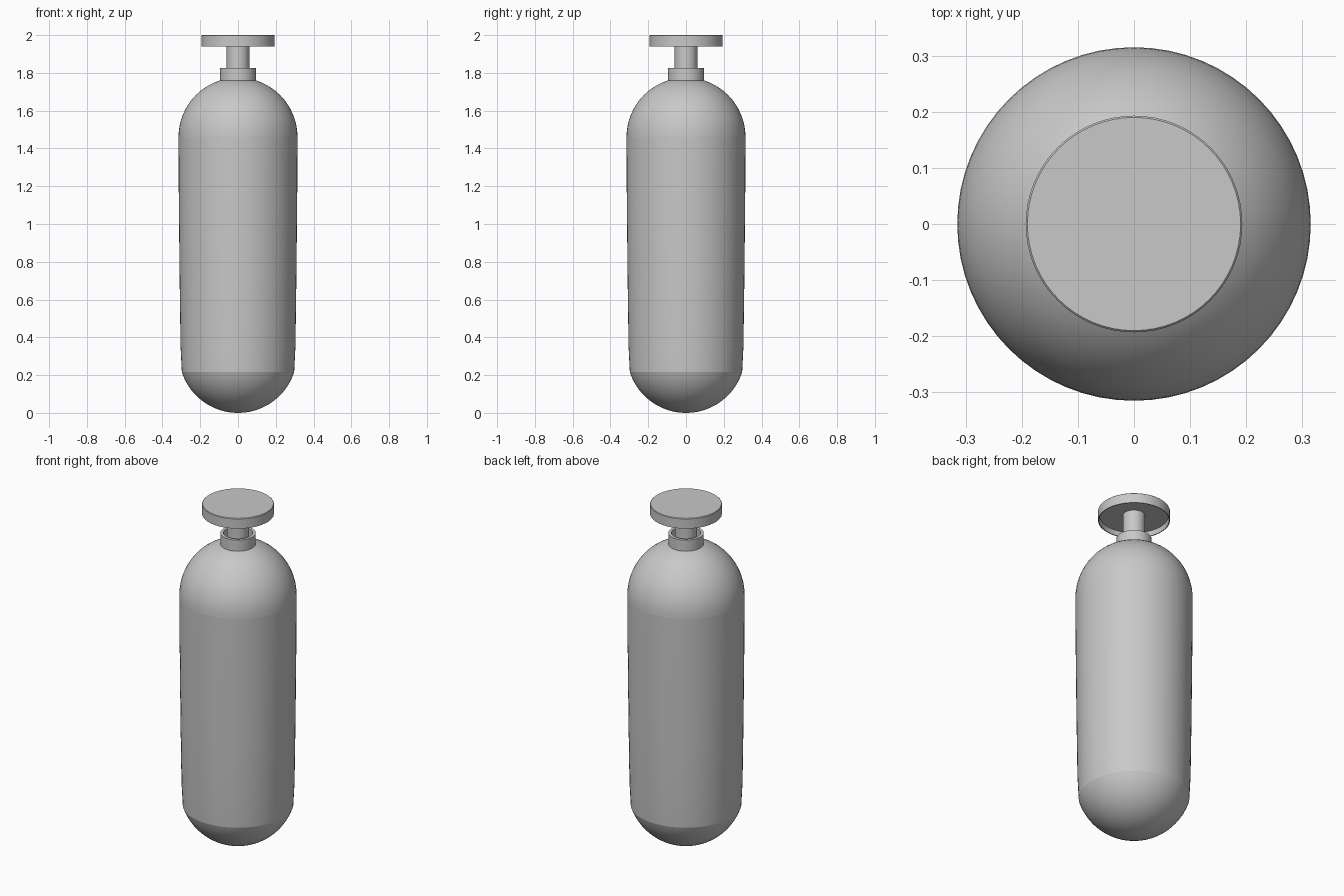
import bpy
import bmesh
from math import sin, cos, radians, tau

SIDES = 64

cube = bpy.data.objects.get("Cube")
if cube:
    bpy.data.objects.remove(cube, do_unlink=True)

grey = bpy.data.materials.new("plain_grey")
grey.use_nodes = True
colour = (0.58, 0.58, 0.58, 1)
grey.diffuse_color = colour
grey.node_tree.nodes["Principled BSDF"].inputs["Base Color"].default_value = colour


def lathe(name, profile):
    """Turn an (r, z) profile, listed bottom to top on its outside, about z."""
    bm = bmesh.new()
    verts = [bm.verts.new((r, 0, z)) for r, z in profile]
    edges = [bm.edges.new(pair) for pair in zip(verts, verts[1:])]
    bmesh.ops.spin(bm, geom=verts + edges, cent=(0, 0, 0), axis=(0, 0, 1),
                   angle=tau, steps=SIDES, use_merge=True)
    bmesh.ops.remove_doubles(bm, verts=bm.verts, dist=0.00005)
    bmesh.ops.recalc_face_normals(bm, faces=bm.faces)
    mesh = bpy.data.meshes.new(name)
    bm.to_mesh(mesh)
    bm.free()
    mesh.materials.append(grey)
    obj = bpy.data.objects.new(name, mesh)
    bpy.context.collection.objects.link(obj)
    bpy.ops.object.select_all(action='DESELECT')
    obj.select_set(True)
    bpy.context.view_layer.objects.active = obj
    bpy.ops.object.shade_smooth_by_angle(angle=radians(35))
    return obj


def arc(radius, centre_z, start, end, steps=16):
    """Points on a sphere's outline between two latitudes in degrees."""
    angles = [radians(start + (end - start) * i / steps) for i in range(steps + 1)]
    return [(radius * cos(a), centre_z + radius * sin(a)) for a in angles]


# Tank: rounded base, slightly tapered wall and domed shoulder
base = arc(0.313, 0.313, -90, -18.2)
wall = [base[-1], (0.304, 0.35), (0.309, 0.7), (0.314, 1.2), (0.315, 1.46)]
lathe("tank_base", base)
lathe("tank_wall", wall)
lathe("tank_shoulder", arc(0.315, 1.46, 0, 90))

# Neck collar: a ring with an open centre around the stem
lathe("neck_collar", [(0.095, 1.755), (0.095, 1.826), (0.078, 1.826), (0.078, 1.755)])

# Valve stem
lathe("valve_stem", [(0.06, 1.76), (0.06, 1.972)])

# Valve knob: a shallow cap, hollow underneath
lathe("valve_knob", [(0, 1.97), (0.185, 1.97), (0.188, 1.94), (0.193, 1.94),
                     (0.193, 1.997), (0.19, 2.0), (0, 2.0)])
